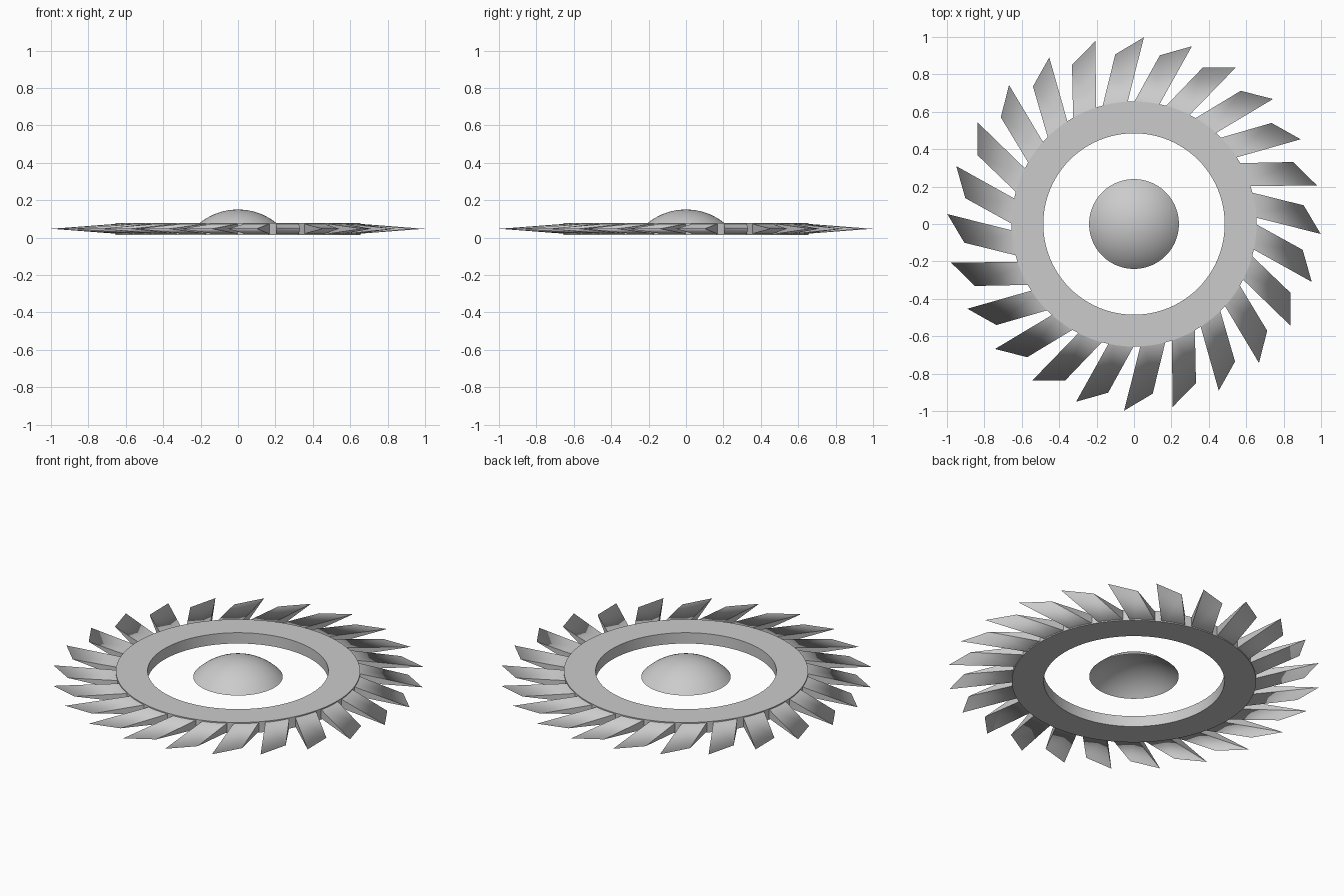
import bpy, bmesh, math
from mathutils import Matrix

if "Cube" in bpy.data.objects:
    bpy.data.objects.remove(bpy.data.objects["Cube"])

MID = 0.047      # height of the plane all parts share
BLADES = 24

grey = bpy.data.materials.new("light_grey")
grey.diffuse_color = (0.6, 0.6, 0.6, 1)
grey.use_nodes = True
grey.node_tree.nodes["Principled BSDF"].inputs["Base Color"].default_value = grey.diffuse_color


def finish(name, bm):
    mesh = bpy.data.meshes.new(name)
    bm.to_mesh(mesh)
    bm.free()
    mesh.materials.append(grey)
    obj = bpy.data.objects.new(name, mesh)
    bpy.context.collection.objects.link(obj)
    return obj


def lathe(name, profile, closed, steps=96):
    """Spin an (r, z) profile about the z axis."""
    bm = bmesh.new()
    verts = [bm.verts.new((r, 0, z)) for r, z in profile]
    edges = [bm.edges.new(p) for p in zip(verts, verts[1:])]
    if closed:
        edges.append(bm.edges.new((verts[-1], verts[0])))
    bmesh.ops.spin(bm, geom=verts + edges, cent=(0, 0, 0), axis=(0, 0, 1),
                   angle=2 * math.pi, steps=steps, use_merge=True)
    bmesh.ops.remove_doubles(bm, verts=bm.verts, dist=1e-5)
    bmesh.ops.recalc_face_normals(bm, faces=bm.faces)
    obj = finish(name, bm)
    bpy.ops.object.select_all(action='DESELECT')
    obj.select_set(True)
    bpy.context.view_layer.objects.active = obj
    bpy.ops.object.shade_smooth_by_angle(angle=math.radians(35))
    return obj


# flat ring carrying the blades
lathe("ring", [(0.485, 0.015), (0.655, 0.015), (0.655, 0.079), (0.485, 0.079)], True)

# open domed cap in the middle: a shallow part of a sphere
R, RIM, TOP = 0.327, 0.24, 0.15
a_max = math.asin(RIM / R)
cap = [(R * math.sin(a_max * i / 12), TOP - R + R * math.cos(a_max * i / 12))
       for i in range(13)]
cap_obj = lathe("center_dome", cap, False)
if cap_obj.data.polygons[0].normal.z < 0:
    cap_obj.data.flip_normals()

# slanted wedge blades, thick at the ring and sharp at the outer edge
bm = bmesh.new()
H = 0.031
for i in range(BLADES):
    turn = Matrix.Rotation(2 * math.pi * i / BLADES, 3, 'Z')

    def vert(x, y, z):
        v = bm.verts.new((x, y, z))
        v.co = turn @ v.co
        return v

    left = [vert(-0.178, 0.59, MID + s * H) for s in (1, -1)]
    right = [vert(-0.05, 0.59, MID + s * H) for s in (1, -1)]
    corner, tip = vert(-0.10, 0.907, MID), vert(0.053, 0.998, MID)
    for s in (0, 1):
        bm.faces.new((left[s], right[s], corner))
        bm.faces.new((right[s], tip, corner))
    bm.faces.new((left[0], left[1], corner))
    bm.faces.new((right[0], right[1], tip))
    bm.faces.new((left[0], right[0], right[1], left[1]))
bmesh.ops.recalc_face_normals(bm, faces=bm.faces)

# smooth over the cutting edge, crisp along the flanks
for f in bm.faces:
    f.smooth = True
for e in bm.edges:
    flat = [abs(f.normal.z) > 0.5 for f in e.link_faces]
    e.smooth = all(flat)
finish("blades", bm)
